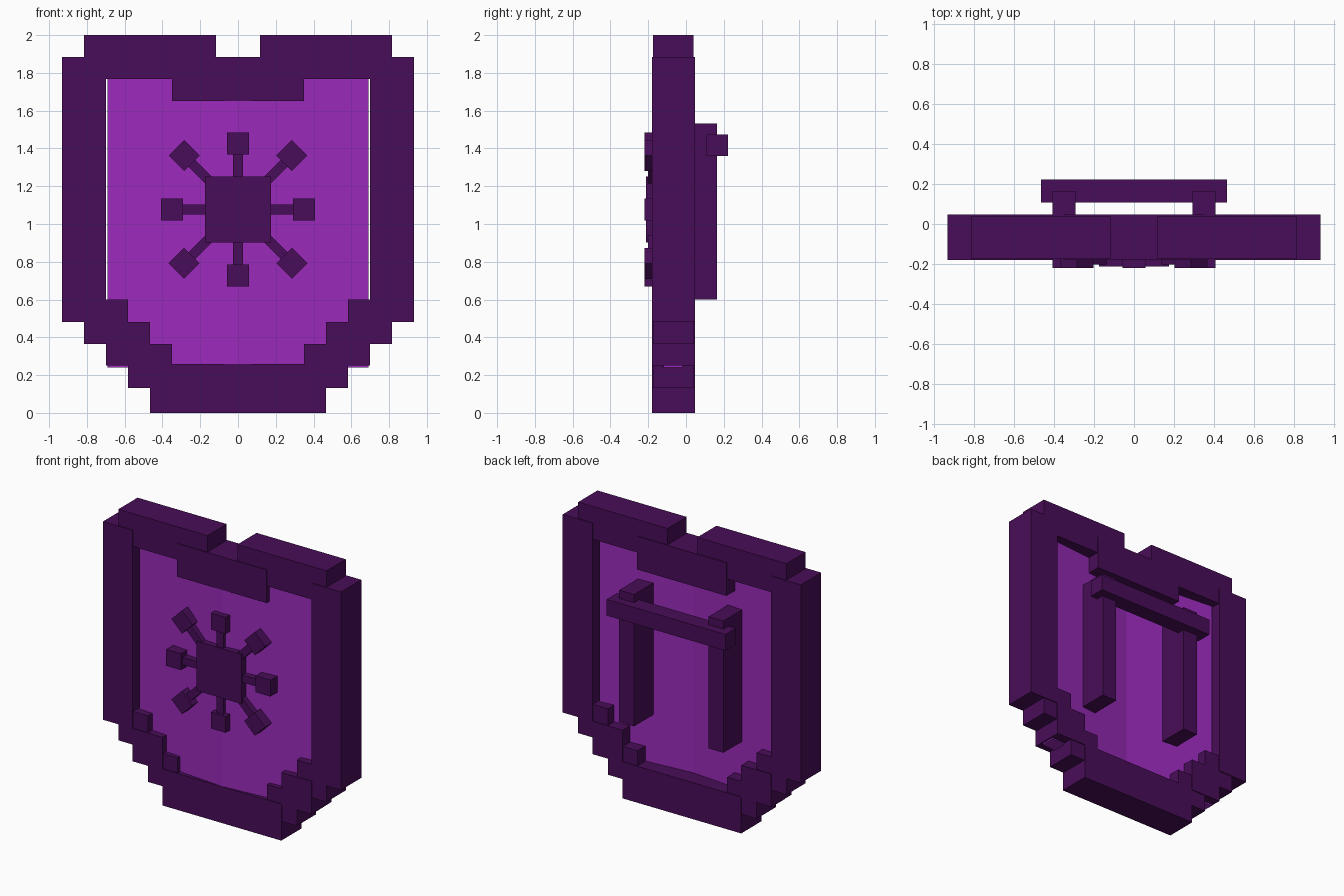
import bpy, bmesh, math
from mathutils import Matrix, Vector

cube = bpy.data.objects.get("Cube")
if cube:
    bpy.data.objects.remove(cube, do_unlink=True)


def make_material(name, rgb):
    mat = bpy.data.materials.new(name)
    mat.use_nodes = True
    colour = (*rgb, 1.0)
    mat.diffuse_color = colour
    mat.node_tree.nodes["Principled BSDF"].inputs["Base Color"].default_value = colour
    return mat


dark = make_material("dark purple", (0.066, 0.004, 0.1))
bright = make_material("bright purple", (0.33, 0.024, 0.505))


def finish(name, bm, mat):
    bmesh.ops.recalc_face_normals(bm, faces=bm.faces)
    mesh = bpy.data.meshes.new(name)
    bm.to_mesh(mesh)
    bm.free()
    mesh.materials.append(mat)
    obj = bpy.data.objects.new(name, mesh)
    bpy.context.collection.objects.link(obj)
    return obj


def box(name, xs, ys, zs, turn=None):
    """Box between limits, optionally transformed by a matrix."""
    lo, hi = Vector((xs[0], ys[0], zs[0])), Vector((xs[1], ys[1], zs[1]))
    place = Matrix.Translation((lo + hi) / 2) @ Matrix.Diagonal((*(hi - lo), 1))
    bm = bmesh.new()
    bmesh.ops.create_cube(bm, size=1, matrix=(turn or Matrix()) @ place)
    return finish(name, bm, dark)


def pair(name, xs, ys, zs):
    box("left_" + name, xs, ys, zs)
    box("right_" + name, (-xs[1], -xs[0]), ys, zs)


FULL = (-0.18, 0.047)
THIN = (-0.174, 0.041)

# Blocky frame
box("bottom_rim", (-0.465, 0.465), FULL, (0, 0.258))
box("top_centre_rim", (-0.35, 0.35), FULL, (1.65, 1.884))
pair("side_rim", (0.7, 0.932), FULL, (0.482, 1.884))
pair("top_rim", (0.117, 0.815), THIN, (1.767, 2.0))
pair("corner_block", (0.465, 0.7), FULL, (0.25, 0.482))
pair("outer_upper_step", (0.7, 0.815), THIN, (0.365, 0.482))
pair("outer_lower_step", (0.465, 0.582), THIN, (0.133, 0.25))
pair("inner_upper_step", (0.582, 0.7), THIN, (0.482, 0.6))
pair("inner_lower_step", (0.35, 0.465), THIN, (0.25, 0.365))

# Panel folded forward along its centre line
outline = [(-0.69, -0.118), (0, -0.178), (0.69, -0.118),
           (0.69, -0.018), (0, -0.078), (-0.69, -0.018)]
bm = bmesh.new()
rows = [[bm.verts.new((x, y, z)) for x, y in outline] for z in (0.24, 1.785)]
for row in rows:
    bm.faces.new((row[0], row[1], row[4], row[5]))
    bm.faces.new((row[1], row[2], row[3], row[4]))
for i in range(6):
    j = (i + 1) % 6
    bm.faces.new((rows[0][i], rows[0][j], rows[1][j], rows[1][i]))
finish("folded_panel", bm, bright)

# Emblem: square hub with eight spokes ending in cubes
centre = Matrix.Translation((0, 0, 1.077))
box("emblem_hub", (-0.175, 0.175), (-0.212, -0.13), (-0.175, 0.175), centre)
for k in range(8):
    turn = centre @ Matrix.Rotation(k * math.pi / 4, 4, 'Y')
    reach = 0.403 if k % 2 else 0.35
    box(f"emblem_spoke_{k + 1}", (-0.026, 0.026), (-0.202, -0.12), (0.15, reach), turn)
    box(f"emblem_tip_{k + 1}", (-0.058, 0.058), (-0.22, -0.103),
        (reach - 0.058, reach + 0.058), turn)

# Rear handle
pair("handle_post", (0.292, 0.408), (-0.07, 0.164), (0.6, 1.533))
box("handle_bar", (-0.465, 0.465), (0.108, 0.223), (1.36, 1.475))
